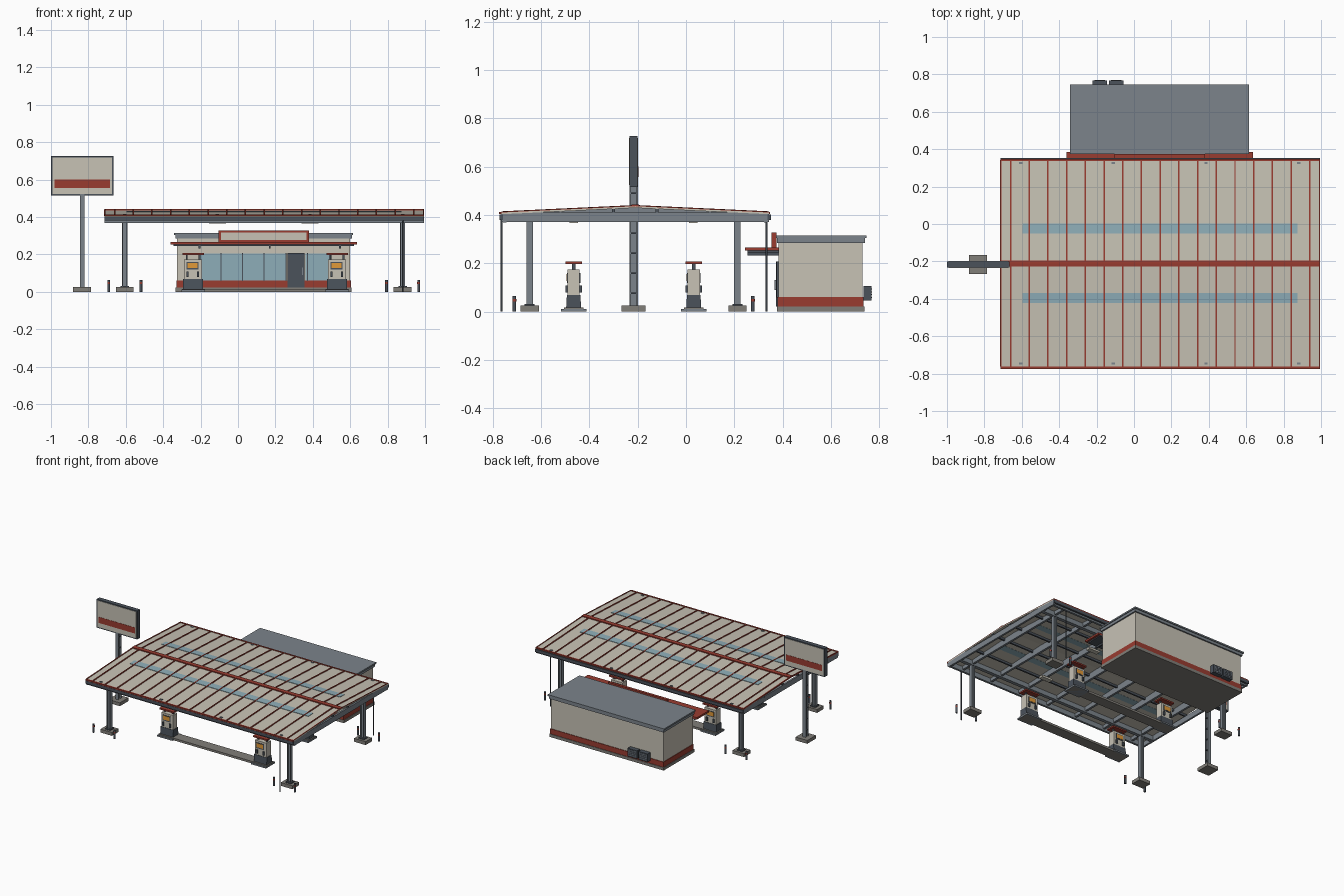
import bpy, bmesh, math
from mathutils import Matrix, Vector

if "Cube" in bpy.data.objects:
    bpy.data.objects.remove(bpy.data.objects["Cube"])

COL = {"cream": (.57, .54, .46), "red": (.32, .045, .03), "dark": (.07, .085, .105),
       "steel": (.2, .23, .26), "glass": (.27, .42, .48), "amber": (.75, .32, .04),
       "concrete": (.22, .21, .19)}
MATS = {}


def finish(name, bm, col):
    me = bpy.data.meshes.new(name)
    bmesh.ops.recalc_face_normals(bm, faces=bm.faces)
    bm.to_mesh(me)
    bm.free()
    if col not in MATS:
        MATS[col] = bpy.data.materials.new(col)
        MATS[col].diffuse_color = (*COL[col], 1)
    me.materials.append(MATS[col])
    ob = bpy.data.objects.new(name, me)
    bpy.context.collection.objects.link(ob)
    return ob


def boxes(name, col, items):
    """One object from boxes given as (x0, x1, y0, y1, z0, z1)."""
    bm = bmesh.new()
    for x0, x1, y0, y1, z0, z1 in items:
        m = Matrix.Translation(((x0 + x1) / 2, (y0 + y1) / 2, (z0 + z1) / 2)) @ \
            Matrix.Diagonal((x1 - x0, y1 - y0, z1 - z0, 1))
        bmesh.ops.create_cube(bm, size=1, matrix=m)
    return finish(name, bm, col)


def box_at(x, y, w, d, z0, z1):
    return (x - w / 2, x + w / 2, y - d / 2, y + d / 2, z0, z1)


def prisms(name, col, profile, spans):
    """Extrude a y-z profile along x over each (x0, x1) span."""
    bm = bmesh.new()
    for x0, x1 in spans:
        f = bm.faces.new([bm.verts.new((x0, y, z)) for y, z in profile])
        r = bmesh.ops.extrude_face_region(bm, geom=[f])
        vs = [g for g in r["geom"] if isinstance(g, bmesh.types.BMVert)]
        bmesh.ops.translate(bm, vec=(x1 - x0, 0, 0), verts=vs)
    return finish(name, bm, col)


def rods(name, col, items, seg=10):
    """Upright cylinders given as (x, y, radius, z0, z1)."""
    bm = bmesh.new()
    for x, y, r, z0, z1 in items:
        bmesh.ops.create_cone(bm, cap_ends=True, segments=seg, radius1=r, radius2=r, depth=z1 - z0,
                              matrix=Matrix.Translation((x, y, (z0 + z1) / 2)))
    ob = finish(name, bm, col)
    for p in ob.data.polygons:
        p.use_smooth = abs(p.normal.z) < .5
    return ob


# ---- forecourt canopy roof: low gable, ridge along x
X0, X1, CY, HALF = -.715, .995, -.21, .553


def roof_z(y):
    return .438 - .026 * abs(y - CY) / HALF


def band(y0, y1, lo, hi):
    """Strip following the roof slope between two y values."""
    ys = [y0, CY, y1] if y0 < CY < y1 else [y0, y1]
    return [(y, roof_z(y) + lo) for y in ys] + [(y, roof_z(y) + hi) for y in reversed(ys)]


E0, E1 = CY - HALF, CY + HALF
prisms("canopy_roof_sheet", "cream", band(E0, E1, -.009, -.002), [(X0, X1)])
prisms("roof_seams", "red", band(E0, E1, -.003, .003),
       [(-.664 + .1 * i, -.656 + .1 * i) for i in range(17)])
prisms("roof_rake_trim", "red", band(E0, E1, -.007, .002), [(X0 - .001, X0 + .006), (X1 - .006, X1)])
prisms("ridge_cap", "red", band(CY - .016, CY + .016, -.004, .005), [(X0, X1)])
for s, n in ((-1, "front"), (1, "rear")):
    yc = CY + s * .185
    prisms(n + "_skylight", "glass", band(yc - .027, yc + .027, -.01, .001), [(-.595, .875)])
    ye = CY + s * .555
    # eave fascia, gutter and red drip edge
    boxes(n + "_fascia", "steel", [(X0, X1, CY + s * .54 - .008, CY + s * .54 + .008, .368, .405)])
    boxes(n + "_gutter", "dark", [(X0, X1, ye - .007, ye + .007, .38, .402)])
    boxes(n + "_eave_trim", "red", [(X0, X1, ye - .009, ye + .003, .404, .413)])
    boxes(n + "_gutter_clips", "steel",
          [box_at(x, CY + s * .536, .018, .012, .405, .416) for x in (-.605, -.11, .385, .88)])

# ---- roof steelwork
COLX, COLY = (-.605, .88), (-.647, .213)
boxes("end_beams", "steel", [(x, x + .014, E0, E1, .37, .41) for x in (X0, X1 - .014)])
boxes("main_beams", "steel", [(X0, X1, y - .013, y + .013, .37, .404) for y in COLY])
rafter = [(E0, .38), (E1, .38)] + [(E1, roof_z(E1) - .008), (CY, roof_z(CY) - .008), (E0, roof_z(E0) - .008)]
prisms("rafters", "steel", rafter, [(x - .008, x + .008) for x in (-.605, -.3575, -.11, .1375, .385, .6325, .88)])
boxes("purlins", "dark", [(X0, X1, y - .006, y + .006, roof_z(y) - .025, roof_z(y) - .009)
                          for y in (-.52, -.30, -.12, .10)])
boxes("canopy_lights", "cream", [box_at(x, y, .09, .035, .366, .38)
                                 for x in (-.11, .385) for y in (-.465, .03)])

# ---- canopy columns, footings, downpipes, bollards
cols = [(x, y) for x in COLX for y in COLY]
boxes("column_footings", "concrete", [box_at(x, y, .095, .076, 0, .025) for x, y in cols])
parts = []
for x, y in cols:
    parts += [box_at(x - .0115, y, .005, .027, .025, .375), box_at(x + .0115, y, .005, .027, .025, .375),
              box_at(x, y, .02, .008, .025, .375)]
boxes("canopy_columns", "steel", parts)
boxes("column_plates", "dark", [box_at(x, y, .045, .042, .025, .031) for x, y in cols])
rods("downpipes", "dark", [(.88, y, .004, 0, .385) for y in (-.764, .334)], 8)
posts = [(x + d, y) for x in COLX for d in (-.086, .086) for y in (-.71, .277)]
rods("bollards", "dark", [(x, y, .0075, 0, .064) for x, y in posts])
rods("bollard_bands", "red", [(x, y, .0082, .042, .052) for x, y in posts])

# ---- pump islands and pumps
ISL = (-.465, .032)
boxes("pump_islands", "concrete", [(-.30, .59, y - .04, y + .04, 0, .016) for y in ISL])
boxes("island_kerbs", "steel", [box_at(x, y, .125, .105, 0, .011) for y in ISL for x in (-.24, .53)])
for j, y in enumerate(ISL):
    for i, x in enumerate((-.24, .53)):
        n = "pump_%d_%d_" % (j + 1, i + 1)
        base = [(y - .031, .014), (y + .031, .014), (y + .028, .068), (y - .028, .068)]
        prisms(n + "base", "dark", base, [(x - .053, x + .053)])
        boxes(n + "body", "cream", [box_at(x, y, .096, .05, .068, .174)])
        boxes(n + "top_posts", "dark", [box_at(x + d, y, .01, .014, .174, .197) for d in (-.034, .034)])
        boxes(n + "top", "red", [box_at(x, y, .116, .068, .196, .207)])
        boxes(n + "screen_frames", "dark", [box_at(x - .004, y + s * .0255, .064, .004, .118, .16) for s in (-1, 1)])
        boxes(n + "screens", "amber", [box_at(x - .004, y + s * .027, .053, .004, .126, .155) for s in (-1, 1)])
        boxes(n + "nozzles", "dark", [box_at(x + d, y + s * .029, .012, .01, .08, .108)
                                      for s in (-1, 1) for d in (-.03, .026)])

# ---- shop building
SX0, SX1, SY0, SY1 = -.325, .6, .383, .73
boxes("shop_plinth", "concrete", [(SX0 - .008, SX1 + .008, SY0 - .006, SY1 + .008, 0, .022)])
boxes("shop_walls", "cream", [(SX0, SX1, SY0, SY1, .022, .29)])
boxes("shop_red_band", "red", [(SX0 - .004, SX1 + .004, SY0 - .004, SY1 + .004, .022, .06)])
boxes("shop_cornice", "steel", [(SX0 - .01, SX1 + .01, SY0 - .006, SY1 + .01, .284, .304)])
boxes("shop_roof", "steel", [(SX0 - .016, SX1 + .016, SY0 - .01, SY1 + .016, .304, .315)])
boxes("shop_windows", "glass", [(-.205, .258, SY0 - .006, SY0, .06, .205),
                                (.362, .49, SY0 - .006, SY0, .06, .205)])
boxes("window_mullions", "dark", [(x - .003, x + .003, SY0 - .009, SY0, .058, .207)
                                  for x in (-.205, -.09, .025, .14, .257, .372, .49)])
boxes("shop_door", "dark", [(.265, .356, SY0 - .01, SY0, .022, .207)])
boxes("door_handle", "steel", [(.342, .347, SY0 - .016, SY0 - .008, .09, .13)])

# ---- shop awning and its blank sign panel
boxes("awning", "red", [(-.36, .635, .245, .385, .252, .266)])
boxes("awning_underside", "dark", [(-.345, .62, .255, .385, .244, .252)])
boxes("awning_brackets", "dark", [(x - .005, x + .005, .255, .385, .232, .246) for x in (-.205, .17, .545)])
boxes("shop_sign_panel", "cream", [(-.09, .365, .357, .372, .274, .318)])
boxes("shop_sign_frame", "red", [(-.105, .38, .354, .374, .264, .276), (-.105, .38, .354, .374, .316, .328),
                                 (-.105, -.09, .354, .374, .27, .328), (.365, .38, .354, .374, .27, .328)])

# ---- rear air-conditioning units
boxes("cooling_units", "dark", [(x, x + .077, .735, .768, .045, .105) for x in (-.222, -.134)])
boxes("cooling_grilles", "steel", [(x + .01, x + .067, .766, .77, z, z + .004)
                                   for x in (-.222, -.134) for z in (.056, .068, .08, .092)])

# ---- roadside sign on a stiffened steel post
PX, PY = -.833, -.217
boxes("sign_footing", "concrete", [box_at(PX, PY, .096, .1, 0, .025)])
boxes("sign_post", "steel", [box_at(PX, PY + s * .0145, .026, .006, .025, .53) for s in (-1, 1)]
      + [box_at(PX, PY, .006, .025, .025, .53)])
boxes("sign_post_stiffeners", "dark", [box_at(PX, PY, .026, .026, z - .003, z + .003)
                                       for z in [.075 + .083 * i for i in range(6)]])
boxes("sign_board", "dark", [(-1, -.666, PY - .016, PY + .016, .515, .727)])
boxes("sign_faces", "cream", [(-.992, -.674, PY - .018, PY + .018, .523, .719)])
boxes("sign_stripe", "red", [(-.982, -.684, PY - .0195, PY + .0195, .556, .6)])

for m in bpy.data.materials:
    if m.users and not m.is_grease_pencil:
        m.use_nodes = True
        m.node_tree.nodes["Principled BSDF"].inputs["Base Color"].default_value = m.diffuse_color
